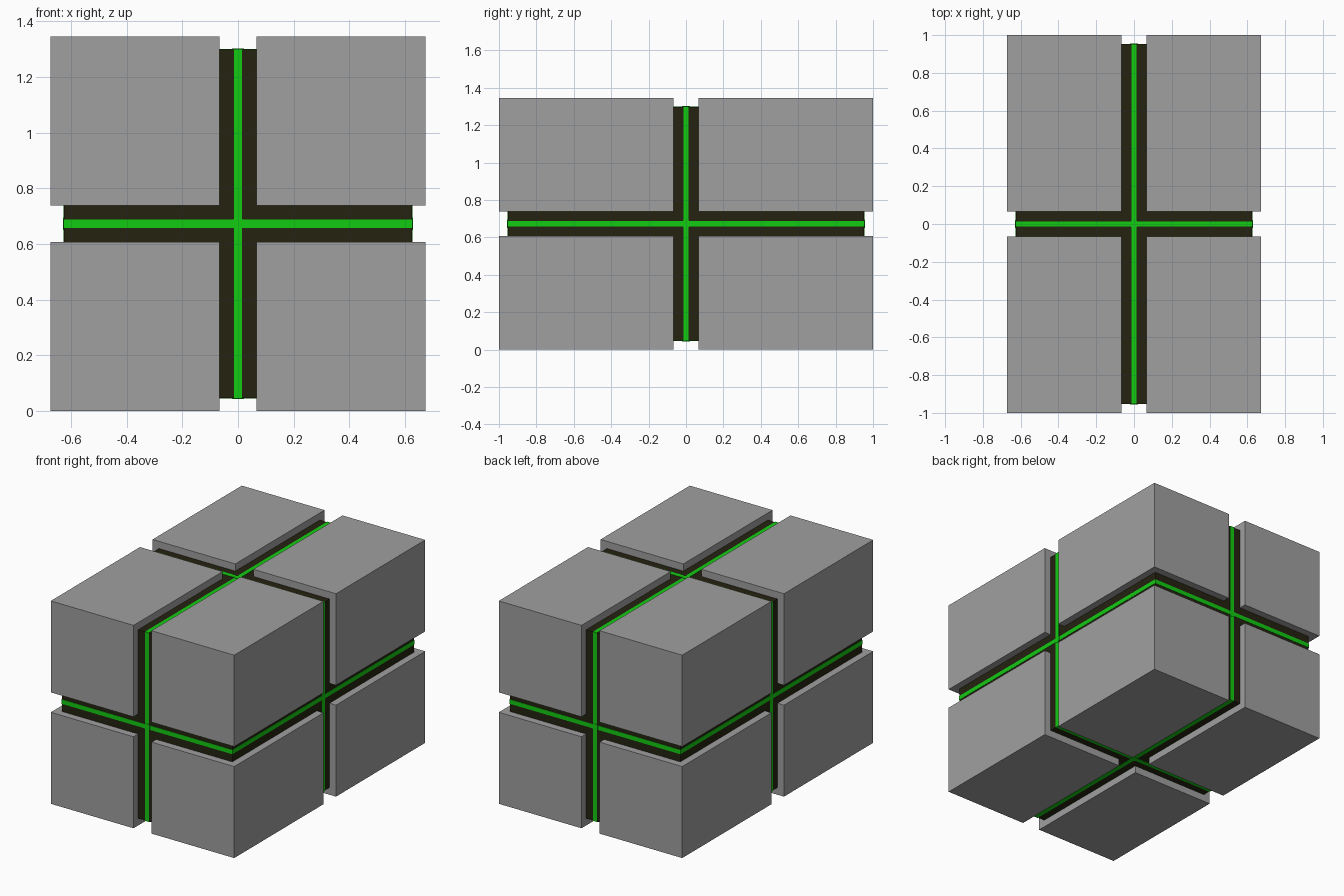
import bpy
import math
from mathutils import Vector

if "Cube" in bpy.data.objects:
    bpy.data.objects.remove(bpy.data.objects["Cube"])

CENTRE = Vector((0, 0, 0.6725))
OUTER = Vector((0.6725, 1.0, 0.6725))   # half size of the whole model
CORE = Vector((0.625, 0.952, 0.625))    # half size of the inner core
GAP = 0.066                             # half width of the grooves
STRIP = 0.0145                          # half width of the glowing strips


def material(name, rgb):
    m = bpy.data.materials.new(name)
    m.diffuse_color = (*rgb, 1)
    m.use_nodes = True
    m.node_tree.nodes["Principled BSDF"].inputs["Base Color"].default_value = m.diffuse_color
    return m


grey = material("grey", (0.35, 0.35, 0.35))
dark = material("dark olive", (0.018, 0.016, 0.005))
green = material("bright green", (0.006, 0.60, 0.006))


def box(name, centre, half, mat):
    bpy.ops.mesh.primitive_cube_add(size=2, location=centre)
    ob = bpy.context.object
    ob.name = name
    ob.scale = half
    bpy.ops.object.transform_apply(location=False, rotation=False, scale=True)
    ob.data.materials.append(mat)
    return ob


# Dark core seen at the bottom of the grooves
box("core", CENTRE, CORE, dark)

# Eight corner blocks
half = (OUTER - Vector((GAP,) * 3)) / 2
mid = (OUTER + Vector((GAP,) * 3)) / 2
for sx in (-1, 1):
    for sy in (-1, 1):
        for sz in (-1, 1):
            offset = Vector((sx * mid.x, sy * mid.y, sz * mid.z))
            box("corner_block", CENTRE + offset, half, grey)

# Three green bands around the core, just proud of its surface
for axis in range(3):
    h = CORE + Vector((0.002,) * 3)
    h[axis] = STRIP
    box("green_band", CENTRE, h, green)

# Small octagonal studs where the bands cross, one on each side
for axis in range(3):
    for s in (-1, 1):
        pos = CENTRE.copy()
        pos[axis] += s * (CORE[axis] + 0.001)
        normal = Vector((0, 0, 0))
        normal[axis] = s
        bpy.ops.mesh.primitive_cylinder_add(vertices=8, radius=0.024, depth=0.006, location=pos)
        ob = bpy.context.object
        ob.name = "crossing_stud"
        ob.rotation_euler = (normal.to_track_quat('Z', 'Y').to_matrix().to_4x4()).to_euler()
        ob.data.materials.append(green)
        # turn the octagon so flat sides follow the bands
        ob.rotation_euler.rotate_axis('Z', math.pi / 8)
